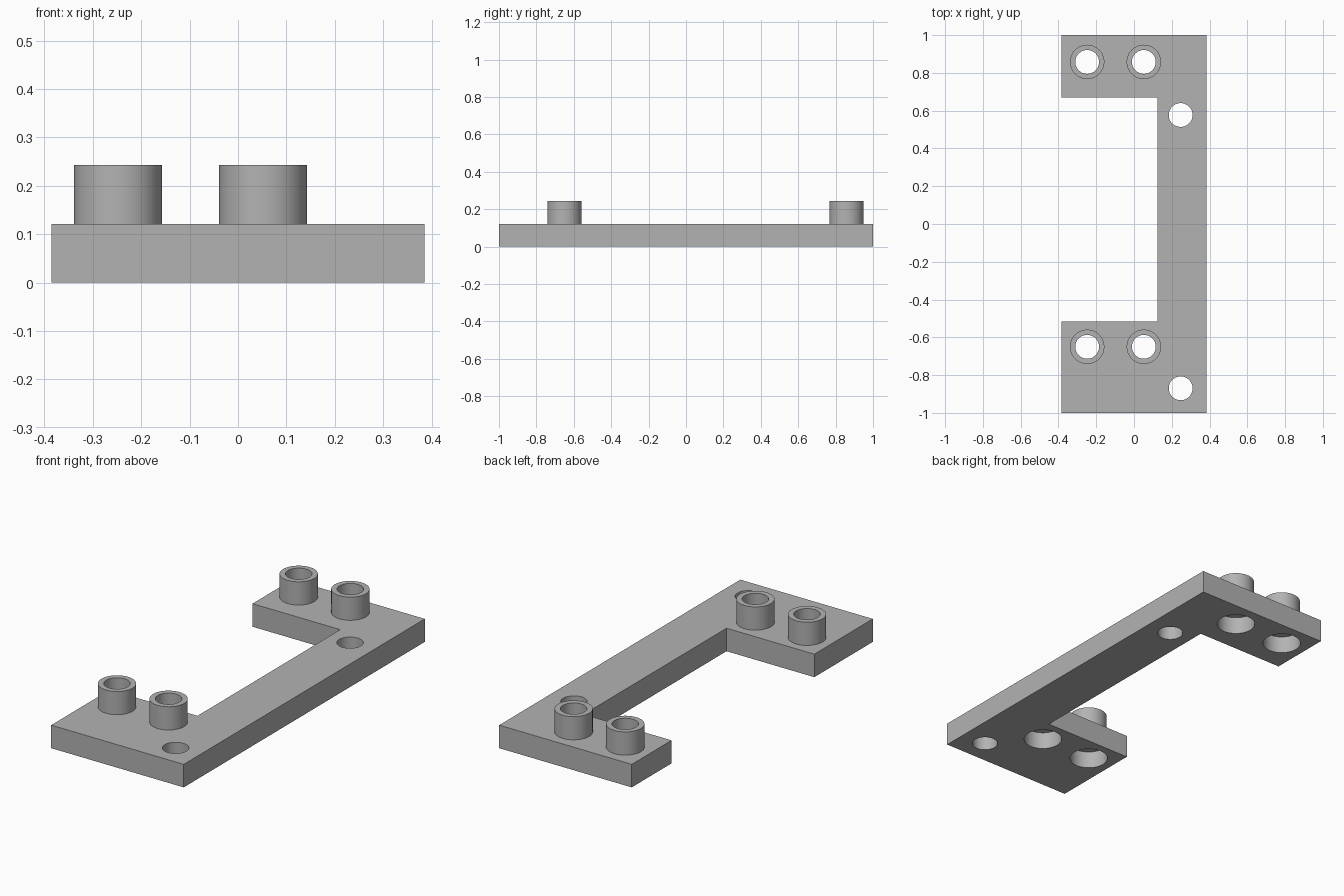
import bpy, bmesh, math

cube = bpy.data.objects.get("Cube")
if cube:
    bpy.data.objects.remove(cube, do_unlink=True)

THICK, TOP = 0.121, 0.243
BOSS_R, BORE_R = 0.091, 0.063
SINK_R, SINK_DEPTH = 0.094, 0.091
BOSSES = [(x, y) for x in (-0.248, 0.052) for y in (-0.65, 0.858)]
HOLES = [(0.247, -0.87), (0.247, 0.577)]

grey = bpy.data.materials.new("plain grey")
grey.use_nodes = True
grey.diffuse_color = (0.45, 0.45, 0.45, 1)
grey.node_tree.nodes["Principled BSDF"].inputs["Base Color"].default_value = grey.diffuse_color


def prism(name, outline, z0, z1):
    """Upright solid from a closed outline."""
    bm = bmesh.new()
    base = bm.faces.new([bm.verts.new((x, y, z0)) for x, y in outline])
    top = bmesh.ops.extrude_face_region(bm, geom=[base])["geom"]
    bmesh.ops.translate(bm, vec=(0, 0, z1 - z0),
                        verts=[v for v in top if isinstance(v, bmesh.types.BMVert)])
    bmesh.ops.recalc_face_normals(bm, faces=bm.faces)
    mesh = bpy.data.meshes.new(name)
    bm.to_mesh(mesh)
    bm.free()
    mesh.materials.append(grey)
    obj = bpy.data.objects.new(name, mesh)
    bpy.context.collection.objects.link(obj)
    return obj


def cylinder(name, centre, r, z0, z1, n=64):
    ring = [(centre[0] + r * math.cos(math.tau * i / n),
             centre[1] + r * math.sin(math.tau * i / n)) for i in range(n)]
    return prism(name, ring, z0, z1)


def combine(target, tool, operation):
    mod = target.modifiers.new(operation.title(), "BOOLEAN")
    mod.operation, mod.solver, mod.object = operation, "EXACT", tool
    bpy.context.view_layer.objects.active = target
    bpy.ops.object.modifier_apply(modifier=mod.name)
    bpy.data.objects.remove(tool, do_unlink=True)


# C-shaped plate with a deep front arm and a slim back arm
bracket = prism("bracket_plate", [(-0.385, -1), (0.385, -1), (0.385, 1), (-0.385, 1),
                                  (-0.385, 0.67), (0.125, 0.67),
                                  (0.125, -0.515), (-0.385, -0.515)], 0, THICK)

# Raised bosses, bored through and counterbored from below
for p in BOSSES:
    combine(bracket, cylinder("boss", p, BOSS_R, THICK - 0.01, TOP), "UNION")
    combine(bracket, cylinder("counterbore_cutter", p, SINK_R, -0.1, SINK_DEPTH), "DIFFERENCE")
    combine(bracket, cylinder("bore_cutter", p, BORE_R, -0.1, TOP + 0.1), "DIFFERENCE")

# Plain mounting holes
for p in HOLES:
    combine(bracket, cylinder("hole_cutter", p, BORE_R, -0.1, TOP), "DIFFERENCE")

# Smooth round walls, sharp edges
bpy.ops.object.select_all(action="DESELECT")
bracket.select_set(True)
bpy.context.view_layer.objects.active = bracket
bpy.ops.object.shade_smooth_by_angle(angle=math.radians(30))
